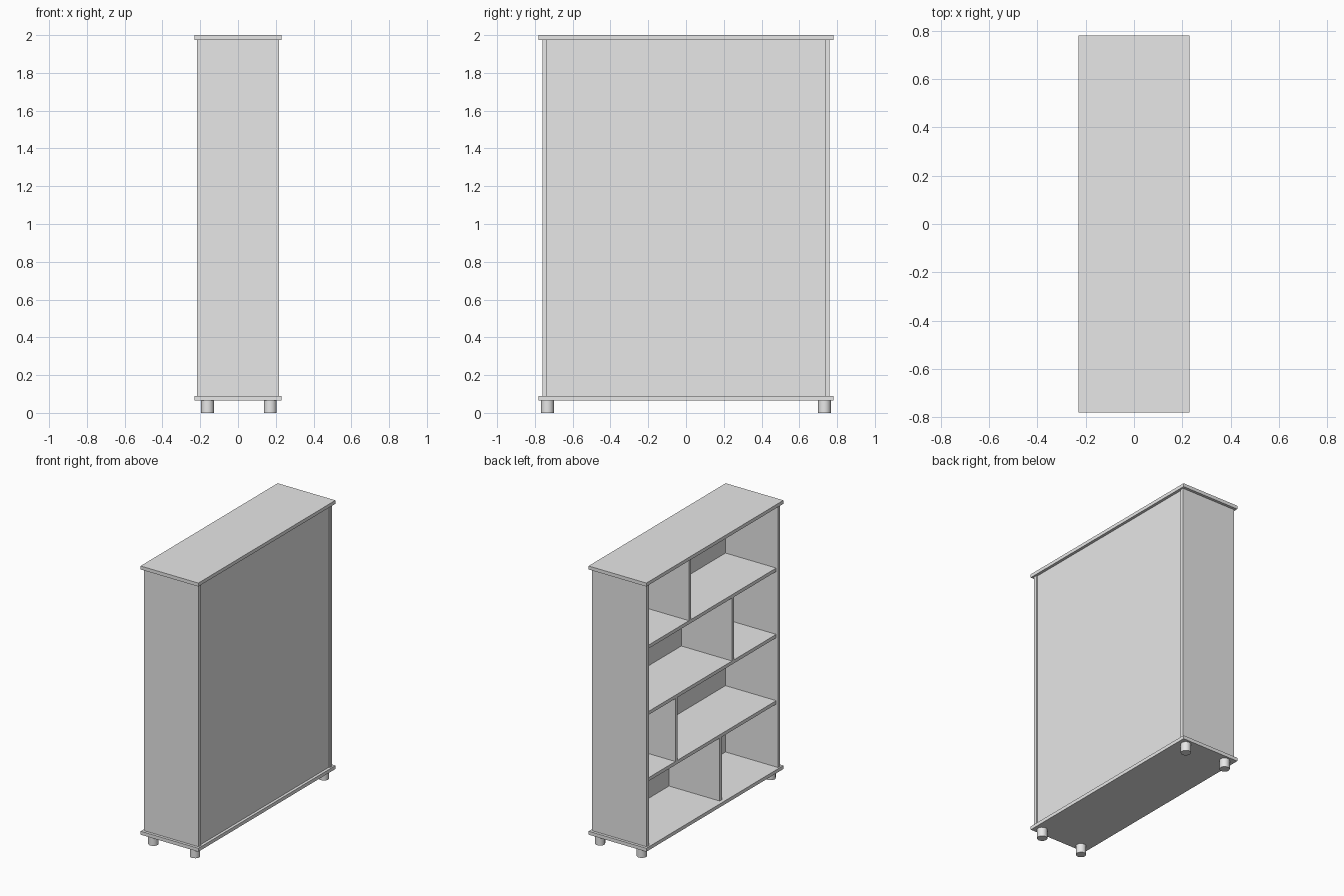
import bpy
import math

cube = bpy.data.objects.get("Cube")
if cube:
    bpy.data.objects.remove(cube, do_unlink=True)

# One plain grey finish for the whole bookcase
grey = bpy.data.materials.new("plain_grey")
grey.use_nodes = True
grey.diffuse_color = (0.8, 0.8, 0.8, 1)
grey.node_tree.nodes["Principled BSDF"].inputs["Base Color"].default_value = (0.8, 0.8, 0.8, 1)


def board(name, x, y, z):
    """Flat board spanning the given (min, max) ranges."""
    spans = (x, y, z)
    bpy.ops.mesh.primitive_cube_add(size=1, location=[(a + b) / 2 for a, b in spans])
    ob = bpy.context.object
    ob.name = name
    ob.scale = [b - a for a, b in spans]
    bpy.ops.object.transform_apply(location=False, rotation=False, scale=True)
    ob.data.materials.append(grey)
    return ob


THICK = 0.025
BASE, TOP = 0.09, 1.975
OUTER = 0.76
INNER = OUTER - THICK
DEPTH = (-0.218, 0.218)
INSIDE = (-0.204, 0.2)

# Overhanging top and base slabs
for name, z in (("top_slab", TOP), ("base_slab", BASE - THICK)):
    board(name, (-0.23, 0.23), (-0.78, 0.78), (z, z + THICK))

# Side boards and the slightly recessed back panel
board("side_board_front", DEPTH, (-OUTER, -INNER), (BASE, TOP))
board("side_board_rear", DEPTH, (INNER, OUTER), (BASE, TOP))
board("back_panel", (0.2, 0.21), (-INNER, INNER), (BASE, TOP))

# Four equal rows, each with one staggered divider, and shelves between them
dividers = (-0.105, 0.4, -0.245, 0.245)
clear = (TOP - BASE - THICK * 3) / 4
for row, y in enumerate(dividers):
    z = BASE + row * (clear + THICK)
    board(f"divider_{row + 1}", INSIDE, (y - THICK / 2, y + THICK / 2), (z, z + clear))
    if row < 3:
        board(f"shelf_{row + 1}", INSIDE, (-INNER, INNER), (z + clear, z + clear + THICK))

# Round feet near the corners
foot_height = BASE - THICK
for x in (-0.161, 0.171):
    for y in (-0.733, 0.733):
        bpy.ops.mesh.primitive_cylinder_add(vertices=16, radius=0.034, depth=foot_height,
                                            location=(x, y, foot_height / 2))
        foot = bpy.context.object
        foot.name = "foot"
        foot.data.materials.append(grey)
        bpy.ops.object.shade_smooth_by_angle(angle=math.radians(35))
